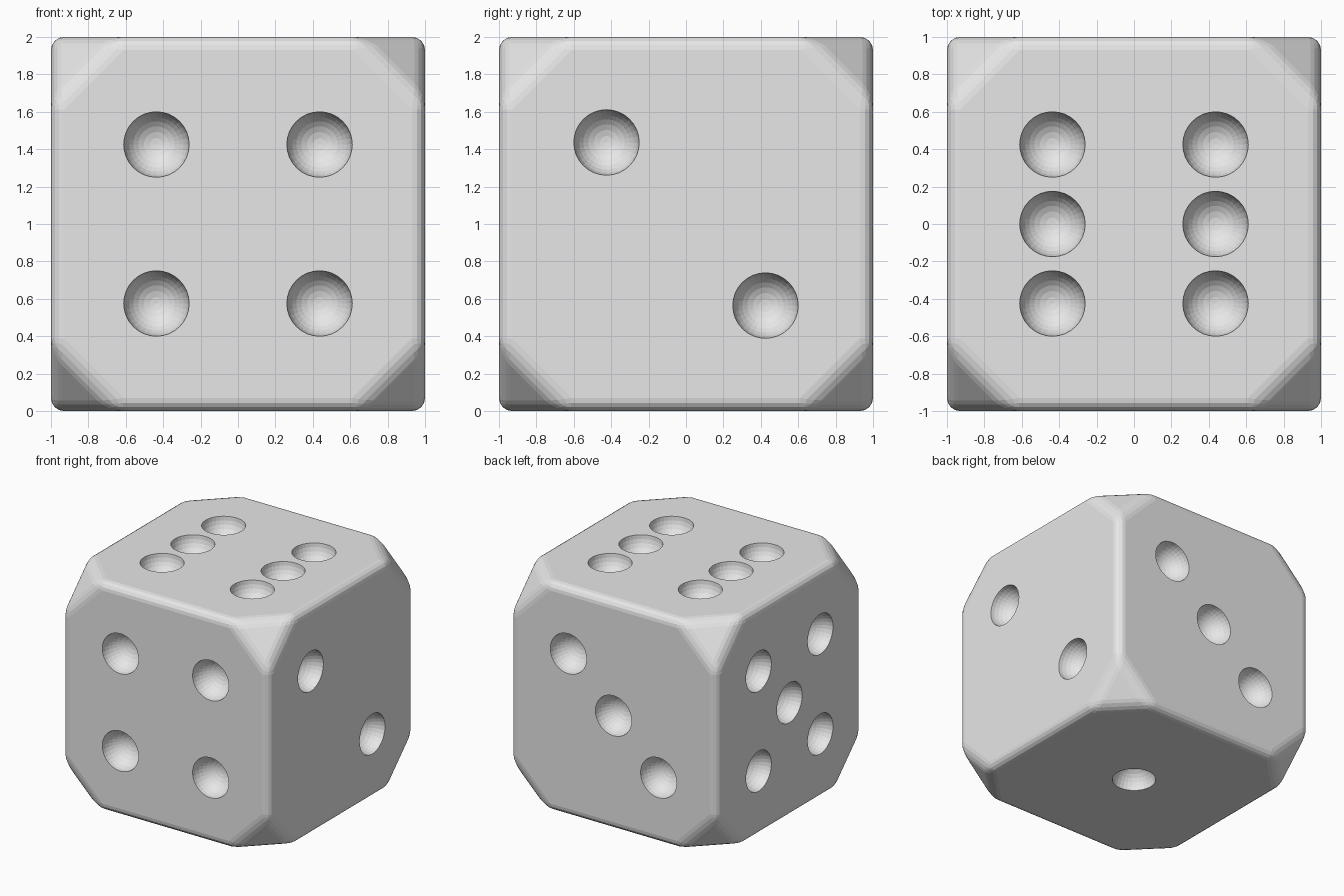
import bpy, bmesh
from mathutils import Vector, Matrix

if "Cube" in bpy.data.objects:
    bpy.data.objects.remove(bpy.data.objects["Cube"])

CUT = 0.36      # corner truncation measured along each cube edge
BEVEL = 0.07    # rounding of all edges
R = 0.175       # pip radius
A, B = 0.436, 0.425

grey = bpy.data.materials.new("light grey")
grey.diffuse_color = (0.8, 0.8, 0.8, 1)
grey.use_nodes = True
grey.node_tree.nodes["Principled BSDF"].inputs["Base Color"].default_value = grey.diffuse_color


def make_object(name, bm):
    mesh = bpy.data.meshes.new(name)
    bm.to_mesh(mesh)
    bm.free()
    mesh.materials.append(grey)
    ob = bpy.data.objects.new(name, mesh)
    bpy.context.collection.objects.link(ob)
    return ob


# Body: cube with truncated corners, then rounded edges
bm = bmesh.new()
for sx in (-1, 1):
    for sy in (-1, 1):
        for sz in (-1, 1):
            for axis in range(3):
                p = Vector((sx, sy, sz))
                p[axis] *= 1 - CUT
                bm.verts.new(p + Vector((0, 0, 1)))
bmesh.ops.convex_hull(bm, input=bm.verts[:])
bmesh.ops.dissolve_limit(bm, angle_limit=0.02, verts=bm.verts[:], edges=bm.edges[:])
bmesh.ops.bevel(bm, geom=bm.edges[:], offset=BEVEL, offset_type='OFFSET',
                segments=4, profile=0.5, affect='EDGES', clamp_overlap=True)
bmesh.ops.recalc_face_normals(bm, faces=bm.faces[:])
die = make_object("die", bm)

# Pips: spheres centred on each face, positions relative to the cube centre
four = [(x, z) for x in (-A, A) for z in (-B, B)]
pips = [(x, -1, z) for x, z in four]                              # front: four
pips += [(A * k, 1, B * k) for k in (-1, 0, 1)]                   # back: three
pips += [(1, -B * k, A * k) for k in (-1, 1)]                     # right: two
pips += [(-1, y, z) for y in (-B, B) for z in (-A, A)] + [(-1, 0, 0)]  # left: five
pips += [(x, y, 1) for x in (-A, A) for y in (-B, 0, B)]          # top: six
pips += [(0, 0, -1)]                                              # bottom: one

bm = bmesh.new()
for p in pips:
    normal = Vector([c if abs(c) == 1 else 0 for c in p])
    rot = normal.to_track_quat('Z', 'Y').to_matrix().to_4x4()
    bmesh.ops.create_uvsphere(bm, u_segments=32, v_segments=16, radius=R,
                              matrix=Matrix.Translation(Vector(p) + Vector((0, 0, 1))) @ rot)
cutter = make_object("pip_cutter", bm)
cutter.hide_render = True

# Carve the pips and keep the result as plain mesh
mod = die.modifiers.new("pips", 'BOOLEAN')
mod.operation = 'DIFFERENCE'
mod.solver = 'EXACT'
mod.object = cutter
deps = bpy.context.evaluated_depsgraph_get()
carved = bpy.data.meshes.new_from_object(die.evaluated_get(deps))
die.modifiers.clear()
die.data = carved
bpy.data.objects.remove(cutter)
